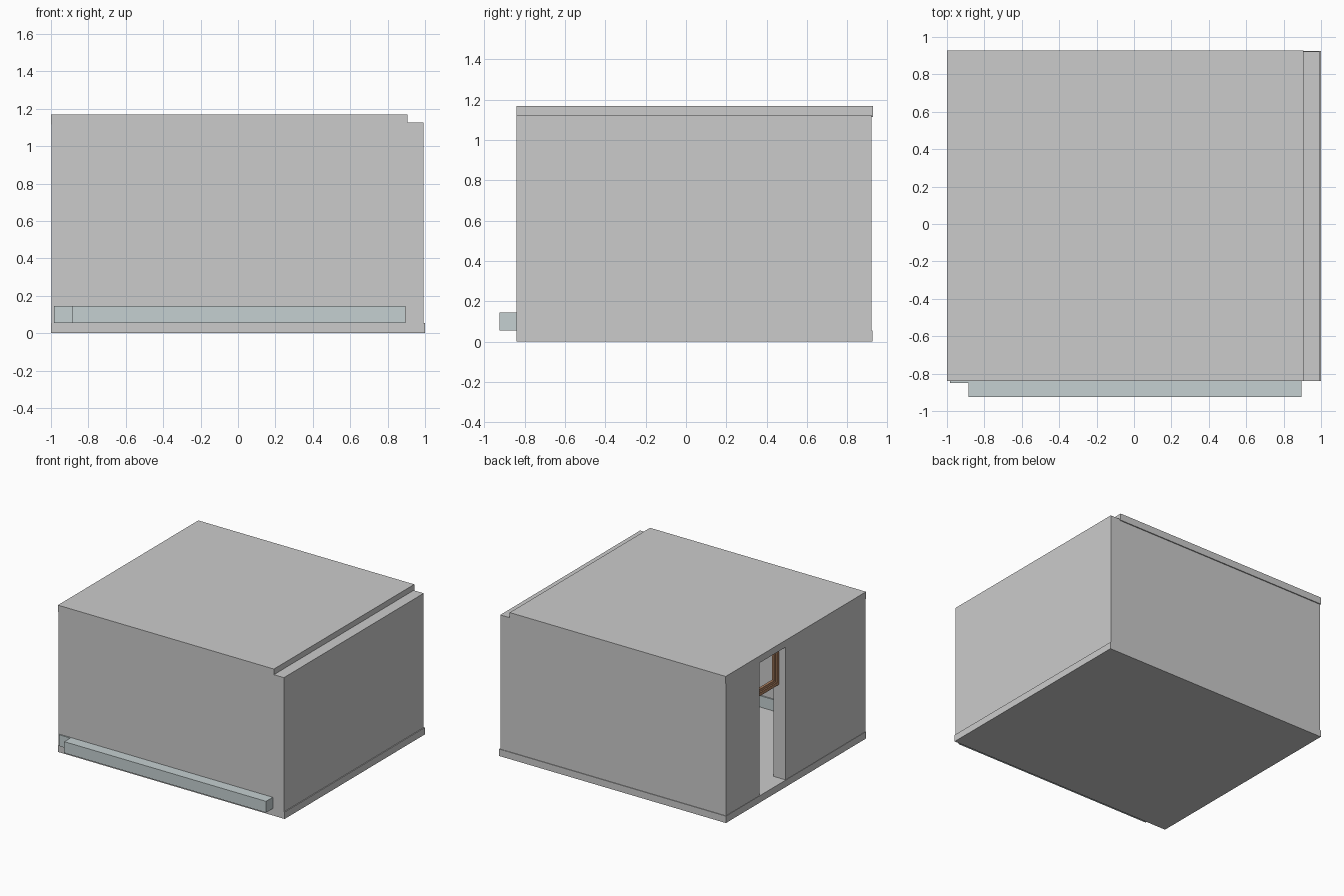
import bpy

if "Cube" in bpy.data.objects:
    bpy.data.objects.remove(bpy.data.objects["Cube"])

def mat(name, col):
    m = bpy.data.materials.new(name)
    m.diffuse_color = (*col, 1)
    m.use_nodes = True
    m.node_tree.nodes["Principled BSDF"].inputs["Base Color"].default_value = m.diffuse_color
    return m

WOOD = mat("wood", (0.42, 0.22, 0.12))
SKIRT = mat("skirting_blue_grey", (0.56, 0.63, 0.64))

def box(name, x, y, z, material=None):
    """Box from (min, max) pairs on each axis."""
    bpy.ops.mesh.primitive_cube_add(size=1, location=[(a + b) / 2 for a, b in (x, y, z)])
    o = bpy.context.object
    o.name = name
    o.scale = [b - a for a, b in (x, y, z)]
    bpy.ops.object.transform_apply(location=False, rotation=False, scale=True)
    if material:
        o.data.materials.append(material)
    return o

FLOOR, CEIL = 0.055, 1.125
FRONT, BACK = -0.84, 0.925
DOOR = (0.17, 0.50)
WALL = (FLOOR, CEIL)

# Floor and roof slabs
box("floor", (-1, 1), (FRONT, BACK), (0, FLOOR))
box("roof", (-1, 0.905), (FRONT, BACK + 0.003), (CEIL - 0.01, 1.17))

# Walls, with a full-height gap on the left for the doorway
box("right_wall", (0.9, 0.993), (FRONT, 0.921), WALL)
box("front_wall", (-0.996, 0.9), (FRONT, -0.755), WALL)
box("back_wall", (-0.996, 0.9), (0.835, 0.92), WALL)
box("left_wall_front", (-0.997, -0.893), (-0.755, DOOR[0]), WALL)
box("left_wall_back", (-0.997, -0.893), (DOOR[1], 0.835), WALL)

# Skirting boards
SK = (FLOOR, 0.145)
box("front_skirting", (-0.885, 0.895), (-0.925, -0.745), SK, SKIRT)
box("left_skirting_front", (-0.985, -0.885), (-0.85, DOOR[0] - 0.01), SK, SKIRT)
box("left_skirting_back", (-0.985, -0.885), (DOOR[1] + 0.01, 0.83), SK, SKIRT)
box("right_skirting", (0.895, 0.985), (-0.75, 0.83), SK, SKIRT)
box("back_skirting", (-0.885, 0.895), (0.825, 0.91), SK, SKIRT)

# Wooden window frame above the doorway: outer frame plus thinner sash
def frame(name, x, y, z, w):
    box(name + "_bottom", x, y, (z[0], z[0] + w), WOOD)
    box(name + "_top", x, y, (z[1] - w, z[1]), WOOD)
    side = (z[0] + w, z[1] - w)
    box(name + "_side_a", x, (y[0], y[0] + w), side, WOOD)
    box(name + "_side_b", x, (y[1] - w, y[1]), side, WOOD)

frame("transom_frame", (-0.94, -0.895), DOOR, (0.80, CEIL - 0.01), 0.025)
frame("transom_sash", (-0.928, -0.907), (DOOR[0] + 0.025, DOOR[1] - 0.025),
      (0.825, CEIL - 0.035), 0.02)
